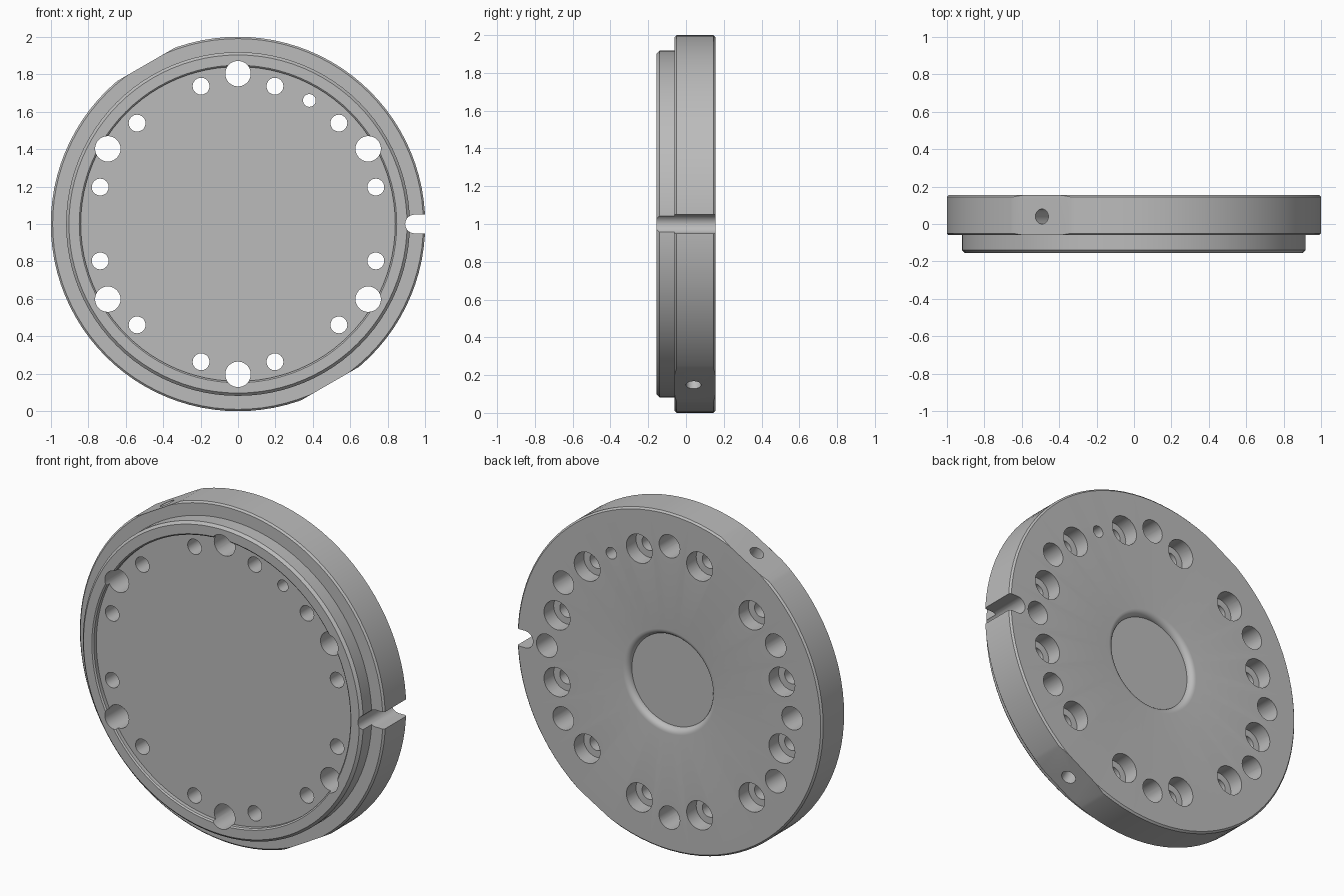
import bpy, bmesh, math
from mathutils import Matrix, Vector

if "Cube" in bpy.data.objects:
    bpy.data.objects.remove(bpy.data.objects["Cube"])

CENTRE = Matrix.Translation((0, 0, 1))

steel = bpy.data.materials.new("steel_grey")
steel.use_nodes = True
colour = (0.5, 0.5, 0.5, 1)
steel.diffuse_color = colour
steel.node_tree.nodes["Principled BSDF"].inputs["Base Color"].default_value = colour


def revolve(bm, profile, segments, matrix):
    """Spin (radius, y) points about the y axis into a closed solid."""
    part = bmesh.new()
    verts = [part.verts.new((r, y, 0)) for r, y in profile]
    edges = [part.edges.new(pair) for pair in zip(verts, verts[1:])]
    bmesh.ops.spin(part, geom=verts + edges, cent=(0, 0, 0), axis=(0, 1, 0),
                   angle=math.tau, steps=segments, use_merge=False)
    bmesh.ops.remove_doubles(part, verts=part.verts, dist=0.0001)
    bmesh.ops.recalc_face_normals(part, faces=part.faces)
    part.transform(matrix)
    mesh = bpy.data.meshes.new("part")
    part.to_mesh(mesh)
    part.free()
    bm.from_mesh(mesh)
    bpy.data.meshes.remove(mesh)


def make_object(name, bm):
    mesh = bpy.data.meshes.new(name)
    bm.to_mesh(mesh)
    bm.free()
    mesh.materials.append(steel)
    obj = bpy.data.objects.new(name, mesh)
    bpy.context.collection.objects.link(obj)
    return obj


def on_circle(radius, degrees):
    a = math.radians(degrees)
    return Vector((radius * math.cos(a), 0, radius * math.sin(a)))


def drill(bm, radius, degrees, profile):
    revolve(bm, profile, 32, CENTRE @ Matrix.Translation(on_circle(radius, degrees)))


def straight(r, y0, y1):
    return [(0, y0), (r, y0), (r, y1), (0, y1)]


# Stepped disc: front recess, rim, boss, flange, and rounded dish in the back
FRONT, FLOOR, STEP, BACK, DISH = -0.155, -0.125, -0.06, 0.155, 0.12
profile = [(0, FLOOR), (0.84, FLOOR), (0.84, -0.148), (0.848, FRONT),
           (0.903, FRONT), (0.918, -0.14), (0.918, STEP),
           (0.99, STEP), (1, STEP + 0.01), (1, BACK - 0.01), (0.99, BACK)]
fillet = BACK - DISH
for i in range(7):
    a = math.radians(15 * i)
    profile.append((0.27 + fillet * (1 - math.sin(a)), DISH + fillet * math.cos(a)))
profile.append((0, DISH))
bm = bmesh.new()
revolve(bm, profile, 96, CENTRE)

# Two opposite flats on the flange edge
for degrees in (120, 300):
    normal = on_circle(1, degrees)
    cut = bmesh.ops.bisect_plane(bm, geom=bm.verts[:] + bm.edges[:] + bm.faces[:],
                                 plane_co=on_circle(0.984, degrees) + Vector((0, 0, 1)),
                                 plane_no=normal, clear_outer=True)
    rim = [e for e in cut["geom_cut"] if isinstance(e, bmesh.types.BMEdge)]
    bmesh.ops.holes_fill(bm, edges=rim)
bmesh.ops.recalc_face_normals(bm, faces=bm.faces)
disc = make_object("flange_disc", bm)

# All holes as one cutter
holes = bmesh.new()
for k in range(12):
    # counterbored screw holes
    drill(holes, 0.762, 15 + 30 * k,
          [(0, -0.3), (0.045, -0.3), (0.045, 0.065), (0.085, 0.065), (0.085, 0.3), (0, 0.3)])
for k in range(6):
    drill(holes, 0.803, 30 + 60 * k, straight(0.068, -0.3, 0.3))
for degrees in (0, 180):
    # blind holes in the back
    drill(holes, 0.803, degrees, straight(0.068, -0.05, 0.3))
drill(holes, 0.762, 60, straight(0.034, -0.3, 0.3))
for degrees in (120, 300):
    # radial holes in the flats
    outward = on_circle(1, degrees).to_track_quat("Y", "Z").to_matrix().to_4x4()
    revolve(holes, straight(0.04, 0.82, 1.1), 32,
            CENTRE @ Matrix.Translation((0, 0.04, 0)) @ outward)

# Round-ended locating slot on the left edge
outline = [(1.2, -0.05), (1.2, 0.05)]
for i in range(17):
    a = math.pi / 2 + math.pi * i / 16
    outline.append((0.943 + 0.05 * math.cos(a), 0.05 * math.sin(a)))
face = holes.faces.new([holes.verts.new((x, -0.3, 1 + z)) for x, z in outline])
slot = bmesh.ops.extrude_face_region(holes, geom=[face])["geom"]
bmesh.ops.translate(holes, vec=(0, 0.6, 0),
                    verts=[v for v in slot if isinstance(v, bmesh.types.BMVert)])
bmesh.ops.recalc_face_normals(holes, faces=holes.faces)
cutter = make_object("hole_cutter", holes)
cutter.hide_render = True

boolean = disc.modifiers.new("holes", "BOOLEAN")
boolean.operation = "DIFFERENCE"
boolean.solver = "EXACT"
boolean.object = cutter
bpy.ops.object.select_all(action="DESELECT")
bpy.context.view_layer.objects.active = disc
disc.select_set(True)
bpy.ops.object.modifier_apply(modifier=boolean.name)
bpy.data.objects.remove(cutter)
bpy.ops.object.shade_smooth_by_angle(angle=math.radians(30))
